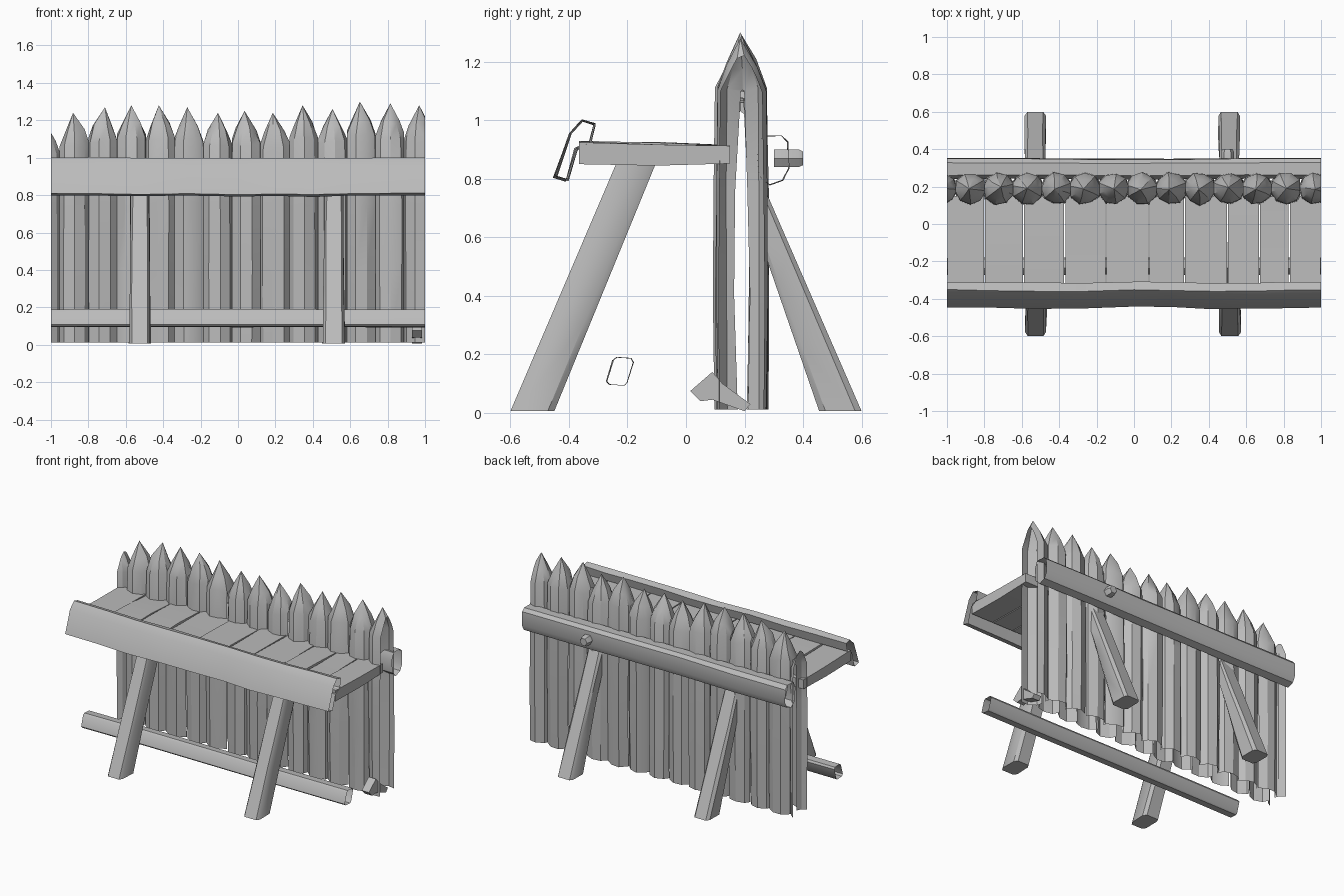
import bpy, bmesh, math, random
from mathutils import Vector

random.seed(7)
cube = bpy.data.objects.get("Cube")
if cube:
    bpy.data.objects.remove(cube, do_unlink=True)

# One weathered grey for all the timber
GREY = (0.5, 0.5, 0.5, 1)
wood = bpy.data.materials.new("weathered_grey")
wood.use_nodes = True
wood.diffuse_color = GREY
bsdf = next(n for n in wood.node_tree.nodes if n.type == "BSDF_PRINCIPLED")
bsdf.inputs["Base Color"].default_value = GREY


def jit(amount):
    return random.uniform(-amount, amount)


def finish(name, bm, angle=35):
    bmesh.ops.recalc_face_normals(bm, faces=bm.faces)
    mesh = bpy.data.meshes.new(name)
    bm.to_mesh(mesh)
    bm.free()
    mesh.materials.append(wood)
    obj = bpy.data.objects.new(name, mesh)
    bpy.context.collection.objects.link(obj)
    bpy.ops.object.select_all(action="DESELECT")
    obj.select_set(True)
    bpy.context.view_layer.objects.active = obj
    bpy.ops.object.shade_smooth_by_angle(angle=math.radians(angle))
    return obj


def loft(bm, rings, caps=True):
    """Skin a list of equally long point rings."""
    loops = [[bm.verts.new(p) for p in ring] for ring in rings]
    n = len(loops[0])
    for a, b in zip(loops, loops[1:]):
        for i in range(n):
            j = (i + 1) % n
            bm.faces.new((a[i], a[j], b[j], b[i]))
    if caps:
        bm.faces.new(loops[0])
        bm.faces.new(loops[-1])
    return loops


def long_timber(name, profile, stations, wobble):
    """Hollow timber along x with a (y, z) profile and open ends."""
    bm = bmesh.new()
    rings = []
    for x in stations:
        dy, dz = jit(wobble), jit(wobble * 0.6)
        rings.append([(x, y + dy + jit(wobble * 0.4), z + dz + jit(wobble * 0.4))
                      for y, z in profile])
    loft(bm, rings, caps=False)
    finish(name, bm)


# Palisade of pointed stakes, trimmed where neighbours meet
PITCH, SIDES, WALL_Y = 0.1535, 9, 0.19
heights = [1.2, 1.24, 1.27, 1.28, 1.28, 1.27, 1.24, 1.25, 1.24, 1.28, 1.26, 1.3, 1.29, 1.28]
for k, top in enumerate(heights):
    cx = -1.03 + PITCH * k
    bm = bmesh.new()
    turn = random.uniform(0, math.tau)
    tip = Vector((cx + jit(0.012), WALL_Y + jit(0.01), top))
    shoulder = top - 0.18
    lumps = [random.uniform(0.95, 1.06) for _ in range(SIDES)]
    rings = []
    for z, r in ((0.012, 0.086), (0.4, 0.09), (0.75, 0.089), (shoulder, 0.084),
                 (shoulder + 0.08, 0.053)):
        ring = []
        for i in range(SIDES):
            a = turn + math.tau * i / SIDES
            rr = r * lumps[i] + jit(0.003)
            low = jit(0.012) if z > 0.1 else 0
            ring.append((cx + rr * math.cos(a), WALL_Y + rr * math.sin(a), z + low))
        rings.append(ring)
    last = loft(bm, rings, caps=False)[-1]
    peak = bm.verts.new(tip)
    for i in range(SIDES):
        bm.faces.new((last[i], last[(i + 1) % SIDES], peak))
    for side in (-1, 1):
        plane = max(-1, min(1, cx + side * PITCH / 2))
        bmesh.ops.bisect_plane(bm, geom=bm.verts[:] + bm.edges[:] + bm.faces[:],
                               plane_co=(plane, 0, 0), plane_no=(side, 0, 0),
                               clear_outer=True)
    finish("stake_%02d" % (k + 1), bm, 30)

# Walkway planks
edges = [-1, -0.8, -0.59, -0.37, -0.15, 0.08, 0.27, 0.5, 0.67, 0.83, 1]
for k, (x0, x1) in enumerate(zip(edges, edges[1:])):
    bm = bmesh.new()
    rings = []
    for y, bottom, top in ((-0.365, 0.85, 0.925), (-0.1, 0.845, 0.918), (0.15, 0.852, 0.912)):
        lift, s = jit(0.006), jit(0.004)
        a, b = x0 + 0.003, x1 - 0.003
        rings.append([(a, y, bottom), (b, y, bottom), (b, y, top + lift + s),
                      (a, y, top + lift - s)])
    loft(bm, rings)
    finish("deck_plank_%02d" % (k + 1), bm)

# Long timbers: parapet, loose rail and rear beam
long_timber("front_parapet",
            [(-0.448, 0.805), (-0.405, 0.795), (-0.375, 0.9), (-0.325, 0.925),
             (-0.312, 0.985), (-0.355, 0.998), (-0.395, 0.955)],
            [-1, -0.75, -0.52, -0.27, 0, 0.2, 0.41, 0.62, 0.82, 1], 0.007)
long_timber("lower_rail",
            [(-0.272, 0.108), (-0.262, 0.097), (-0.212, 0.094), (-0.202, 0.102),
             (-0.18, 0.172), (-0.188, 0.186), (-0.238, 0.19), (-0.25, 0.18)],
            [-1, -0.5, 0, 0.5, 1], 0.003)
long_timber("rear_beam",
            [(0.26, 0.945), (0.325, 0.947), (0.347, 0.925), (0.35, 0.835),
             (0.33, 0.795), (0.285, 0.778), (0.248, 0.81), (0.24, 0.9)],
            [-1, -0.6, -0.2, 0.2, 0.6, 1], 0.004)


def brace(name, cx, foot, head, half):
    """Slanted post with chamfered corners; foot and head are (y0, y1, z0, z1)."""
    bm = bmesh.new()
    rings = []
    for t in (0, 0.35, 0.7, 1):
        y0, y1, z0, z1 = (f + (h - f) * t for f, h in zip(foot, head))
        w = half * (1 - 0.1 * t)
        ring = []
        for u, v in ((-1, 0.15), (-0.75, 0), (0.75, 0), (1, 0.15),
                     (1, 0.85), (0.75, 1), (-0.75, 1), (-1, 0.85)):
            ring.append((cx + u * w + jit(0.003), y0 + (y1 - y0) * v, z0 + (z1 - z0) * v))
        rings.append(ring)
    loft(bm, rings)
    finish(name, bm)


# Sloping legs at the front and props at the back
for side, cx in (("right", -0.525), ("left", 0.513)):
    brace("front_leg_" + side, cx, (-0.6, -0.45, 0.006, 0.006), (-0.235, -0.1, 0.86, 0.86), 0.057)
    brace("rear_prop_" + side, cx - 0.004, (0.6, 0.455, 0.006, 0.006), (0.25, 0.25, 0.81, 0.6), 0.057)

# Peg through the rear beam
bm = bmesh.new()
loft(bm, [[(0.5 + r * math.cos(math.tau * i / 6), y, 0.87 + r * math.sin(math.tau * i / 6))
           for i in range(6)] for y, r in ((0.3, 0.035), (0.385, 0.035), (0.4, 0.027))])
finish("beam_peg", bm)

# Broken stub at the foot of the wall
bm = bmesh.new()
stub = [(0.015, 0.075), (0.05, 0.04), (0.09, 0.045), (0.2, 0.0), (0.22, 0.03), (0.125, 0.1), (0.09, 0.14)]
loft(bm, [[(x, y, max(z, 0.006)) for y, z in stub] for x in (0.93, 0.985)])
finish("wall_foot_stub", bm)
